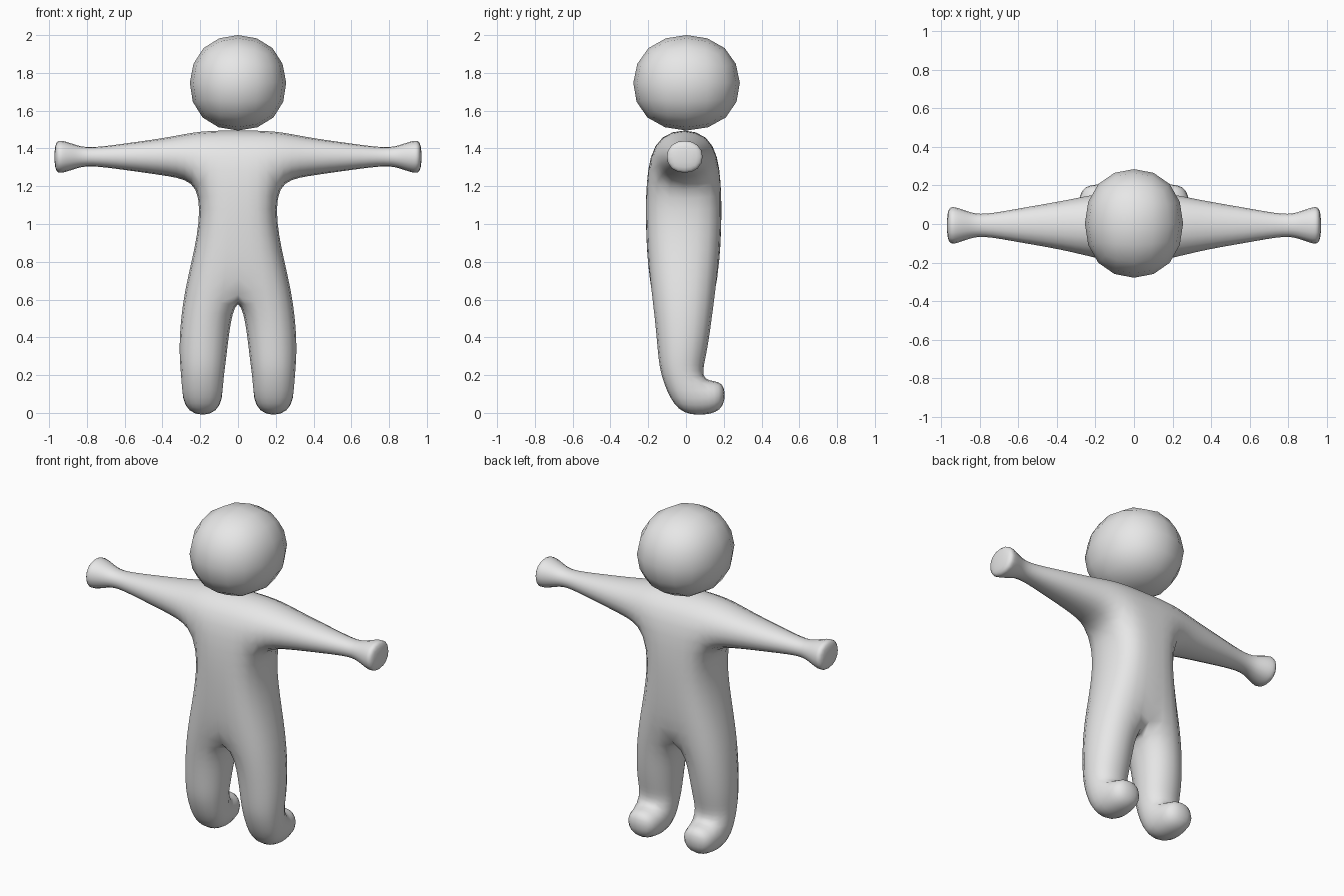
import bpy, bmesh

default_cube = bpy.data.objects.get("Cube")
if default_cube:
    bpy.data.objects.remove(default_cube, do_unlink=True)

clay = bpy.data.materials.new("light_grey")
clay.use_nodes = True
clay.diffuse_color = (0.8, 0.8, 0.8, 1)
clay.node_tree.nodes["Principled BSDF"].inputs["Base Color"].default_value = (0.8, 0.8, 0.8, 1)

SOFT = 0.92  # how far a square cage section shrinks when subdivided


def finish(name, bm, mirror=False):
    """Turn a cage into a smooth subdivided object."""
    bmesh.ops.recalc_face_normals(bm, faces=bm.faces)
    for face in bm.faces:
        face.smooth = True
    mesh = bpy.data.meshes.new(name)
    bm.to_mesh(mesh)
    bm.free()
    mesh.materials.append(clay)
    obj = bpy.data.objects.new(name, mesh)
    bpy.context.collection.objects.link(obj)
    if mirror:
        mod = obj.modifiers.new("mirror", "MIRROR")
        mod.use_clip = True
    mod = obj.modifiers.new("subdivision", "SUBSURF")
    mod.levels = mod.render_levels = 2
    return obj


def ring(bm, points):
    return [bm.verts.new(p) for p in points]


def bridge(bm, a, b, skip=()):
    """Join two four-point rings, leaving out the listed sides."""
    for k in range(4):
        if k not in skip:
            n = (k + 1) % 4
            bm.faces.new((a[k], a[n], b[n], b[k]))


def column(bm, inner, outer, front, back, z_front, z_back):
    return ring(bm, [(inner, front, z_front), (outer, front, z_front),
                     (outer, back, z_back), (inner, back, z_back)])


FRONT, OUTER, BACK, INNER = range(4)
bm = bmesh.new()

# Torso half: shoulder, armpit, waist, crotch
torso = [column(bm, 0, x, f, b, z, z) for x, f, b, z in (
    (0.20, -0.17, 0.15, 1.507),
    (0.205, -0.215, 0.19, 1.21),
    (0.215, -0.212, 0.187, 0.95),
    (0.30, -0.195, 0.168, 0.64))]
bm.faces.new(torso[0])
bridge(bm, torso[0], torso[1], (OUTER, INNER))
bridge(bm, torso[1], torso[2], (INNER,))
bridge(bm, torso[2], torso[3], (INNER,))

# Leg: thigh, shin, ankle, sole
leg = [torso[3]] + [column(bm, *row) for row in (
    (0.038, 0.322, -0.168, 0.138, 0.41, 0.41),
    (0.052, 0.32, -0.157, 0.112, 0.28, 0.28),
    (0.07, 0.308, -0.135, 0.085, 0.17, 0.165),
    (0.09, 0.285, -0.05, 0.10, -0.01, -0.025))]
for a, b in zip(leg[:3], leg[1:4]):
    bridge(bm, a, b)
bridge(bm, leg[3], leg[4], (BACK,))
bm.faces.new(leg[4])

# Foot pulled out of the back of the ankle
ankle, sole = leg[3], leg[4]
heel = [ankle[3], ankle[2], sole[2], sole[3]]
toe = ring(bm, [(0.09, 0.215, 0.188), (0.285, 0.215, 0.188),
                (0.285, 0.215, 0.012), (0.09, 0.215, 0.012)])
bridge(bm, heel, toe)
bm.faces.new(toe)

# Arm pulled out of the shoulder: x, half depth, half height
shoulder, armpit = torso[0], torso[1]
last = [shoulder[1], shoulder[2], armpit[2], armpit[1]]
for x, dy, dz in ((0.36, 0.128, 0.103), (0.60, 0.088, 0.07),
                  (0.79, 0.052, 0.044), (0.86, 0.07, 0.062),
                  (0.935, 0.10, 0.09), (0.975, 0.093, 0.082)):
    y, z, dy, dz = -0.007, 1.356, dy / SOFT, dz / SOFT
    section = ring(bm, [(x, y - dy, z + dz), (x, y + dy, z + dz),
                        (x, y + dy, z - dz), (x, y - dy, z - dz)])
    bridge(bm, last, section)
    last = section
bm.faces.new(last)
finish("body", bm, mirror=True)

# Head: a subdivided block, slightly fuller at the bottom
bm = bmesh.new()
bmesh.ops.create_cube(bm, size=2)
for v in bm.verts:
    fullness = 1.03 if v.co.z < 0 else 0.97
    v.co.x *= 0.304 * fullness
    v.co.y *= 0.336 * fullness
    v.co.z *= 0.301
head = finish("head", bm)
head.location = (0, 0.003, 1.7475)
